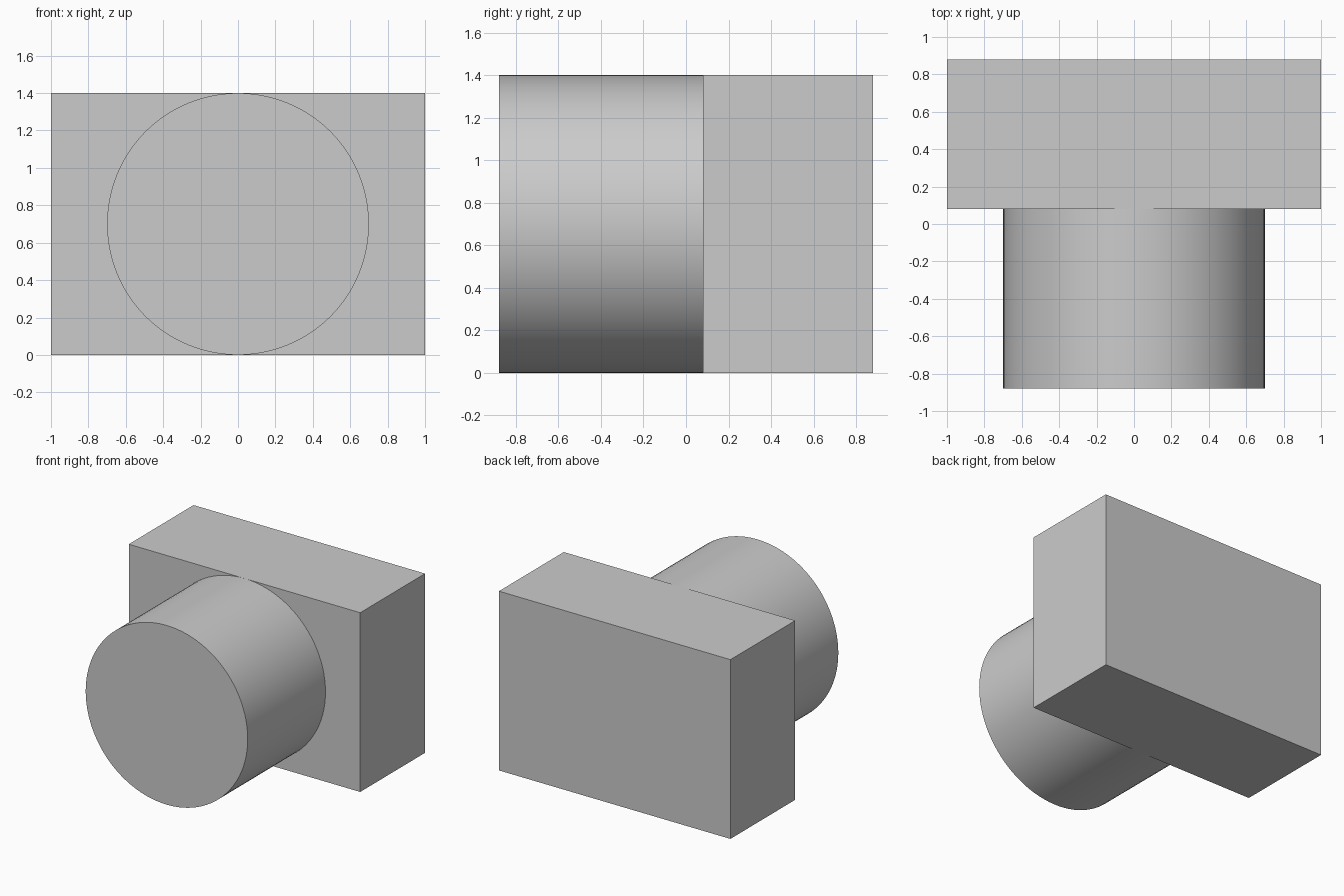
import bpy
import math

if "Cube" in bpy.data.objects:
    bpy.data.objects.remove(bpy.data.objects["Cube"])

FRONT, JOINT, BACK = -0.88, 0.08, 0.88
HEIGHT = 1.4

# Rectangular block at the back
bpy.ops.mesh.primitive_cube_add(size=1, location=(0, (JOINT + BACK) / 2, HEIGHT / 2))
block = bpy.context.object
block.name = "back_block"
block.scale = (2.0, BACK - JOINT, HEIGHT)
bpy.ops.object.transform_apply(location=False, rotation=False, scale=True)

# Round boss pointing forward, as tall as the block
bpy.ops.mesh.primitive_cylinder_add(
    vertices=96, radius=HEIGHT / 2, depth=JOINT - FRONT,
    location=(0, (FRONT + JOINT) / 2, HEIGHT / 2),
    rotation=(math.pi / 2, 0, 0))
boss = bpy.context.object
boss.name = "front_boss"
bpy.ops.object.shade_smooth_by_angle(angle=math.radians(30))
